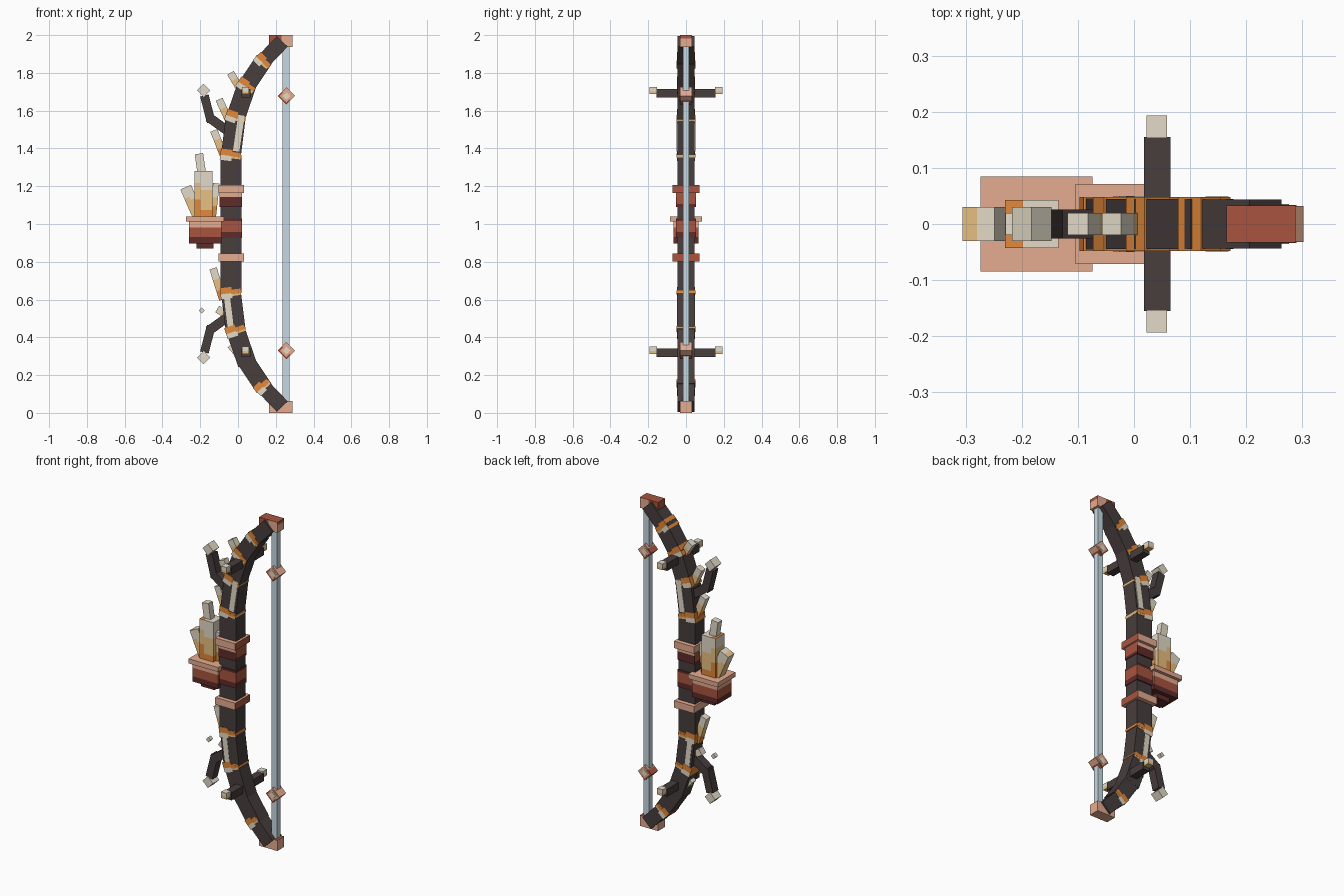
import bpy, bmesh
from mathutils import Vector

cube = bpy.data.objects.get("Cube")
if cube:
    bpy.data.objects.remove(cube)


def linear(c):
    return c / 12.92 if c <= 0.04045 else ((c + 0.055) / 1.055) ** 2.4


def material(name, code):
    rgb = [linear(int(code[i:i + 2], 16) / 255) for i in (0, 2, 4)]
    m = bpy.data.materials.new(name)
    m.use_nodes = True
    m.diffuse_color = (*rgb, 1)
    m.node_tree.nodes["Principled BSDF"].inputs["Base Color"].default_value = (*rgb, 1)
    return m


MATS = {n: material(n, c) for n, c in dict(
    dark_wood="483d3d", peach="e6ac90", red="a8543f", maroon="5e2c2a",
    cream="e4dbc8", orange="e2883a", yellow="ecc484", pale_blue="c6d9e2").items()}
SIDES = ("front", "right", "back", "left")


def bar(name, p, q, width, cols, depth=0.045, y=0, side=0, **faces):
    """Box from p to q in the x-z plane; cols lists (colour, end fraction) along it.
    Extra arguments front, right, back, left and top recolour whole faces."""
    if isinstance(cols, str):
        cols = [(cols, 1)]
    a, b = Vector((p[0], 0, p[1])), Vector((q[0], 0, q[1]))
    d = (b - a).normalized()
    right = Vector((d.z, 0, -d.x))
    names = list(dict.fromkeys([c for c, _ in cols] + list(faces.values())))
    bm = bmesh.new()

    def ring(f):
        c = a.lerp(b, f) + right * side + Vector((0, y, 0))
        return [bm.verts.new(c + right * (sx * width / 2) + Vector((0, sy * depth, 0)))
                for sx, sy in ((-1, -1), (1, -1), (1, 1), (-1, 1))]

    prev = ring(0)
    bm.faces.new(prev[::-1]).material_index = names.index(cols[0][0])
    for colour, end in cols:
        cur = ring(end)
        for i, label in enumerate(SIDES):
            j = (i + 1) % 4
            face = bm.faces.new((prev[i], prev[j], cur[j], cur[i]))
            face.material_index = names.index(faces.get(label, colour))
        prev = cur
    bm.faces.new(prev).material_index = names.index(faces.get("top", cols[-1][0]))
    bmesh.ops.recalc_face_normals(bm, faces=bm.faces)
    mesh = bpy.data.meshes.new(name)
    bm.to_mesh(mesh)
    bm.free()
    for n in names:
        mesh.materials.append(MATS[n])
    ob = bpy.data.objects.new(name, mesh)
    bpy.context.collection.objects.link(ob)


def upright(name, x0, x1, z0, z1, cols, depth, **kw):
    x = (x0 + x1) / 2
    bar(name, (x, z0), (x, z1), x1 - x0, cols, depth, **kw)


# Grip with wrapped bands and two collars
upright("grip", -0.093, 0.018, 0.64, 1.36, "dark_wood", 0.045)
upright("upper_grip_wrap", -0.097, 0.022, 1.09, 1.17, [("maroon", 0.2), ("red", 1)], 0.051)
upright("upper_wrap_face", -0.095, 0.02, 1.09, 1.17, [("maroon", 0.65), ("peach", 1)], 0.053)
upright("lower_grip_wrap", -0.097, 0.022, 0.925, 1.03,
        [("maroon", 0.3), ("red", 0.87), ("maroon", 1)], 0.052)
upright("upper_collar", -0.104, 0.031, 1.165, 1.207, "peach", 0.071, right="red")
upright("lower_collar", -0.104, 0.031, 0.802, 0.845, "peach", 0.071, right="red")

# Limbs, their bindings, pegs and branches, repeated above and below the grip
LIMB = [(-0.037, 1.365), (-0.012, 1.565), (0.045, 1.73), (0.132, 1.86), (0.226, 1.958)]
WIDTHS = [0.105, 0.1, 0.092, 0.08]
for part, up in (("upper", True), ("lower", False)):
    def outward(name, p, q, *args, **kw):
        """Bar between two mirrored points, always running upward."""
        ends = (p, q) if up else ((q[0], 2 - q[1]), (p[0], 2 - p[1]))
        bar(f"{part}_{name}", *ends, *args, **kw)

    for i, w in enumerate(WIDTHS):
        p, q = Vector(LIMB[i]), Vector(LIMB[i + 1])
        d = (q - p).normalized()
        outward(f"limb_{i + 1}", p - d * 0.015, q + d * 0.012, w, "dark_wood",
                depth=0.045 - i * 0.0004)
        # Broad wrap on the outer half, narrower binding on the inner half
        if up or i != 2:
            outward(f"wrap_{i + 1}", p - d * 0.032, p + d * 0.028, w * 0.55 + 0.004,
                    [("cream", 0.45), ("orange", 1)],
                    depth=0.0485, side=-w * 0.225 - 0.002, left="orange")
            outward(f"binding_{i + 1}", p - d * 0.017, p + d * 0.017, w * 0.5,
                    [("yellow", 0.4), ("orange", 1)], depth=0.048, side=w * 0.245,
                    right="dark_wood")
        if i != 2:
            outward(f"inner_line_{i + 1}", p - d * 0.007, p + d * 0.007, w * 0.5 + 0.004,
                    "orange", depth=0.049, side=w * 0.25 + 0.002,
                    right="yellow" if up else "orange")

    # Forked branch with a pale tip
    outward("branch_root", (-0.03, 1.475), (-0.155, 1.565), 0.05, "dark_wood", depth=0.026)
    outward("branch_end", (-0.142, 1.54), (-0.178, 1.68), 0.046, "dark_wood", depth=0.026)
    outward("branch_tip", (-0.2, 1.69), (-0.165, 1.725), 0.05, "cream", depth=0.03)

    # Peg through the limb with pale ends
    z = 1.692 if up else 0.318
    upright(f"{part}_peg", 0.018, 0.065, z - 0.023, z + 0.023, "dark_wood", 0.155)
    for side_name, s in (("front", -1), ("back", 1)):
        upright(f"{part}_peg_{side_name}_end", 0.022, 0.059, z - 0.005, z + 0.033,
                [("yellow", 0.4), ("cream", 1)], 0.02, y=s * 0.173)

    # Diamond bead on the string with paler plates on each face
    z = 1.678 if up else 0.33
    bar(f"{part}_bead", (0.233, z - 0.023), (0.279, z + 0.023), 0.065,
        [("red", 0.5), ("peach", 1)], 0.032)
    bar(f"{part}_bead_plate", (0.239, z - 0.017), (0.273, z + 0.017), 0.048, "peach", 0.034)
    bar(f"{part}_bead_centre", (0.246, z - 0.01), (0.266, z + 0.01), 0.028, "cream", 0.0355)

# Tip blocks and string
upright("upper_tip", 0.165, 0.23, 1.936, 2, "red", 0.033)
upright("upper_tip_corner", 0.23, 0.288, 1.936, 2, [("peach", 0.7), ("red", 1)], 0.033,
        front="peach", back="peach")
upright("lower_tip", 0.165, 0.288, 0, 0.064, "peach", 0.033, top="red")
upright("string", 0.236, 0.273, 0.06, 1.94, "pale_blue", 0.017)

# Pale stripes along the limbs
bar("upper_stripe", (-0.01, 1.385), (0.018, 1.575), 0.034, "cream", 0.0495)
bar("lower_stripe", (-0.037, 0.44), (-0.058, 0.61), 0.032, "cream", 0.047)

# Thorns on the outer side of the limbs
THORNS = [((0.02, 1.70), (-0.04, 1.8)), ((-0.04, 1.53), (-0.1, 1.66)),
          ((-0.075, 1.36), (-0.128, 1.495)), ((-0.08, 0.6), (-0.132, 0.765)),
          ((-0.03, 0.5), (-0.11, 0.55)), ((0.03, 0.28), (-0.04, 0.36))]
for i, (p, q) in enumerate(THORNS):
    bar(f"thorn_{i + 1}", p, q, 0.04, [("orange", 0.3), ("yellow", 0.65), ("cream", 1)], 0.02)
bar("floating_chip", (-0.2, 0.533), (-0.183, 0.55), 0.022, "cream", 0.012)

# Side cup holding the crystals
upright("cup_base", -0.22, -0.13, 0.87, 0.9, "maroon", 0.04)
upright("cup", -0.26, -0.088, 0.898, 1.012,
        [("maroon", 0.28), ("red", 0.74), ("peach", 1)], 0.066)
upright("cup_rim", -0.274, -0.074, 1.012, 1.04, "peach", 0.085)
upright("main_crystal_edge", -0.23, -0.198, 1.03, 1.28,
        [("orange", 0.4), ("yellow", 0.75), ("cream", 1)], 0.043, top="orange")
upright("main_crystal", -0.198, -0.135, 1.03, 1.28,
        [("orange", 0.18), ("yellow", 0.6), ("cream", 1)], 0.043)
bar("crystal_top", (-0.192, 1.27), (-0.207, 1.372), 0.045, "cream", 0.02)
bar("left_crystal", (-0.205, 1.03), (-0.277, 1.195), 0.034,
    [("orange", 0.15), ("yellow", 0.6), ("cream", 1)], 0.03, side=0.014)
bar("left_crystal_edge", (-0.205, 1.03), (-0.277, 1.195), 0.028,
    [("yellow", 0.7), ("cream", 1)], 0.03, side=-0.017, top="yellow")
bar("right_crystal", (-0.135, 1.03), (-0.115, 1.215), 0.035,
    [("orange", 0.35), ("yellow", 0.6), ("cream", 1)], 0.02)
